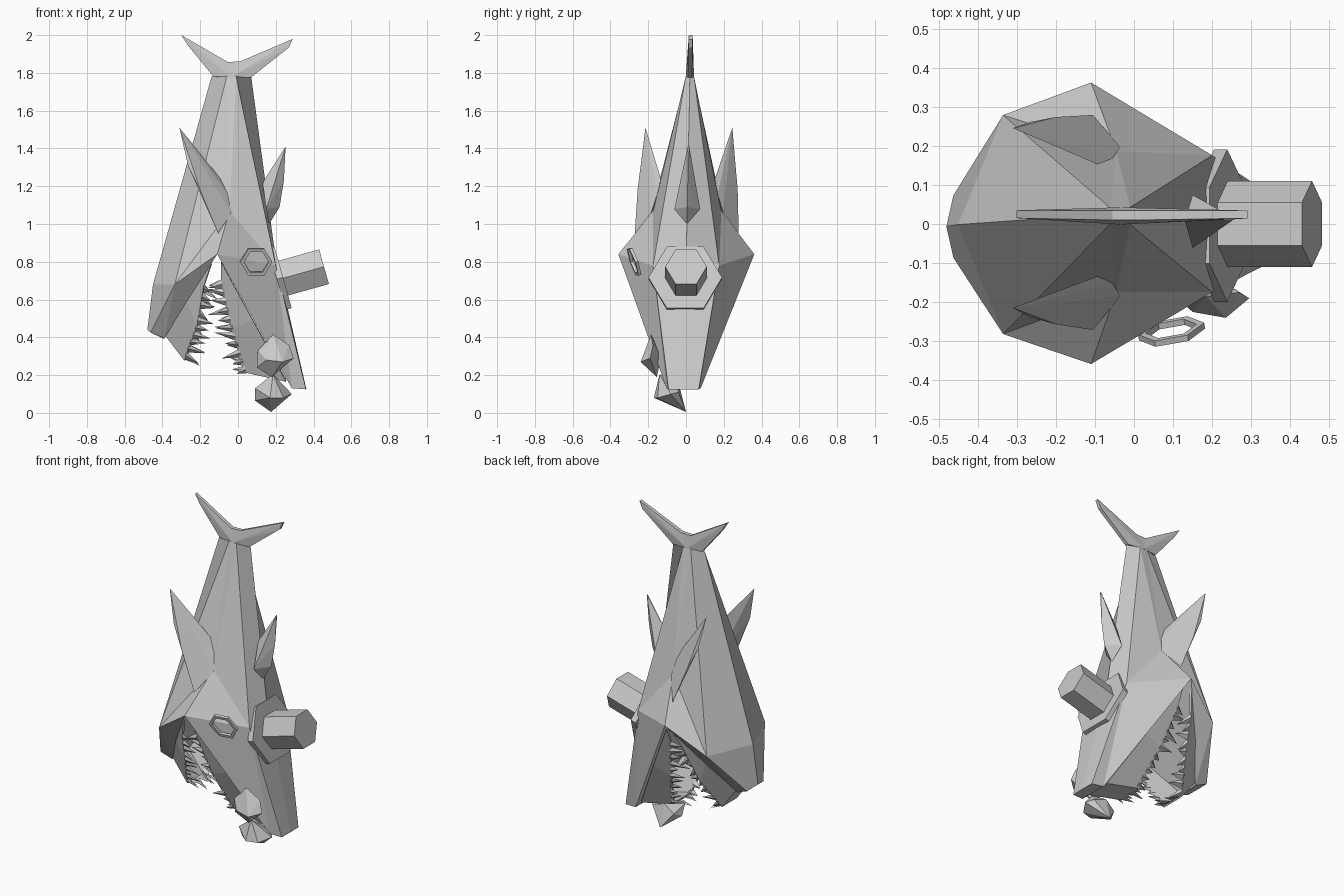
import bpy, bmesh, math, random
from mathutils import Vector

if "Cube" in bpy.data.objects:
    bpy.data.objects.remove(bpy.data.objects["Cube"])

random.seed(4)
grey = bpy.data.materials.new("plain_grey")
grey.diffuse_color = (0.6, 0.6, 0.6, 1)
grey.use_nodes = True
grey.node_tree.nodes["Principled BSDF"].inputs["Base Color"].default_value = grey.diffuse_color


def finish(name, bm, lean=True):
    """Turn a bmesh into a flat shaded object; lean gives the body's slight yaw."""
    if lean:
        for v in bm.verts:
            v.co.y += 0.02 * (v.co.z - 0.75)
    bmesh.ops.recalc_face_normals(bm, faces=bm.faces[:])
    me = bpy.data.meshes.new(name)
    bm.to_mesh(me)
    bm.free()
    me.materials.append(grey)
    ob = bpy.data.objects.new(name, me)
    bpy.context.collection.objects.link(ob)
    return ob


def hull(name, pts, lean=True):
    bm = bmesh.new()
    vs = [bm.verts.new(p) for p in pts]
    res = bmesh.ops.convex_hull(bm, input=vs)
    junk = {g for g in res["geom_interior"] + res["geom_unused"]
            if isinstance(g, bmesh.types.BMVert)}
    bmesh.ops.delete(bm, geom=list(junk), context='VERTS')
    return finish(name, bm, lean)


def flip(p):
    return (p[0], -p[1], p[2])


# Body: named points for one half, faces mirrored to the other half
side_points = {
    "tail_low": (-.06, .02, 1.78), "tail_high": (-.01, .022, 1.78),
    "flank": (-.045, .18, 1.07), "cheek": (-.335, .28, .68), "corner": (-.11, .36, .84),
    "brow": (.2, .175, .78), "chin": (-.462, .08, .425), "lip": (-.39, .07, .395),
    "nose": (.36, .08, .125), "muzzle": (.285, .09, .13),
}
mid_points = {
    "tail_belly": (-.14, 0, 1.78), "tail_back": (.07, 0, 1.78), "belly": (-.45, 0, .68),
    "back": (.195, 0, .85), "chin_mid": (-.48, 0, .44),
    "lip_mid": (-.395, 0, .393), "nose_mid": (.362, 0, .125), "muzzle_mid": (.285, 0, .13),
    "throat": (-.11, 0, .84),
}
half_faces = (
    "tail_belly tail_low cheek belly", "belly cheek chin chin_mid", "tail_low flank cheek",
    "tail_low tail_high flank", "cheek flank corner", "flank tail_high brow",
    "flank brow corner", "tail_high tail_back back brow", "tail_belly tail_back tail_high tail_low",
    "cheek lip chin", "cheek corner lip", "chin lip lip_mid chin_mid", "throat lip_mid lip corner",
    "back nose_mid nose brow", "brow muzzle corner", "brow nose muzzle",
    "nose nose_mid muzzle_mid muzzle", "throat corner muzzle muzzle_mid",
)
bm = bmesh.new()
mid = {k: bm.verts.new(p) for k, p in mid_points.items()}
for turn in (tuple, flip):
    v = {k: bm.verts.new(turn(p)) for k, p in side_points.items()}
    v.update(mid)
    for f in half_faces:
        bm.faces.new([v[k] for k in f.split()])
finish("body", bm)

# Tail fin: two lobes and a hub
both = lambda x, t, z: [(x, t, z), (x, -t, z)]
hub = both(-.035, .022, 1.78)
hull("tail_lobe_belly", both(-.3, .01, 2.0) + both(-.265, .011, 1.945)
     + both(-.13, .011, 1.78) + both(-.055, .012, 1.858) + hub)
hull("tail_lobe_back", both(.29, .01, 1.98) + both(.27, .011, 1.935)
     + both(.068, .011, 1.775) + both(.01, .012, 1.86) + hub)
hull("tail_hub", both(-.055, .012, 1.858) + both(.01, .012, 1.86) + hub
     + both(-.13, .008, 1.78) + both(.068, .008, 1.775))

# Pectoral fins
fin = [(-.31, .23, 1.51), (-.265, .25, 1.31), (-.2, .265, 1.18), (-.105, .275, .95),
       (-.035, .19, 1.06), (-.055, .16, 1.16), (-.085, .14, 1.23), (-.13, .17, 1.1)]
hull("pectoral_fin_left", fin)
hull("pectoral_fin_right", [flip(p) for p in fin])

# Dorsal fin
hull("dorsal_fin", [(.252, .004, 1.41), (.252, -.004, 1.41), (.243, 0, 1.23), (.22, 0, 1.09),
                    (.15, .068, 1.08), (.15, -.068, 1.08), (.165, 0, 1.0), (.13, 0, 1.22)])


def along(path, t):
    """Point at fraction t of a polyline."""
    t *= len(path) - 1
    i = min(int(t), len(path) - 2)
    return path[i].lerp(path[i + 1], t - i)


# Gums with a row of jagged teeth, one U shape per jaw
def jaw(name, lips, ridge, aim, count):
    full = lambda h: [Vector(p) for p in h + [flip(q) for q in reversed(h)]]
    lips, ridge = full(lips), full(ridge)
    bm = bmesh.new()
    a = [bm.verts.new(p) for p in lips]
    b = [bm.verts.new(p) for p in ridge]
    for i in range(len(a) - 1):
        bm.faces.new((a[i], a[i + 1], b[i + 1], b[i]))
    gum = finish(name + "_gum", bm)
    mod = gum.modifiers.new("thickness", 'SOLIDIFY')
    mod.thickness, mod.offset = .012, 0

    bm = bmesh.new()
    for k in range(count):
        t = (k + .5) / count
        base, root = along(ridge, t), along(lips, t)
        step = along(ridge, min(t + .02, 1)) - along(ridge, max(t - .02, 0))
        step = step.normalized() * .026
        point = Vector(aim) + Vector([random.uniform(-.025, .025) for _ in range(3)])
        point *= random.uniform(.7, 1.2)
        inward = Vector((0, -math.copysign(.015, base.y), 0))
        base = base.lerp(root, .06)
        q = [bm.verts.new(base + o) for o in (step, inward, -step, -inward)]
        tip = bm.verts.new(base + point + inward * .8)
        bm.faces.new(q)
        for i in range(4):
            bm.faces.new((q[i], q[(i + 1) % 4], tip))
    finish(name + "_teeth", bm)


jaw("upper", [(-.09, .31, .80), (.08, .2, .49), (.255, .08, .17)],
    [(-.09, .27, .70), (-.035, .19, .45), (.03, .08, .22)], (-.078, 0, -.005), 27)
jaw("lower", [(-.14, .32, .79), (-.27, .2, .59), (-.38, .07, .41)],
    [(-.18, .27, .67), (-.215, .18, .46), (-.28, .07, .28)], (.068, 0, -.035), 25)


# Hat: six sided brim and crown on a tilted axis
def prism(name, centre, axis, radius, length):
    bm = bmesh.new()
    side = Vector((0, 1, 0))
    up = axis.cross(side)
    ends = []
    for d in (0, length):
        ends.append([bm.verts.new(centre + axis * d + radius * (
            side * math.cos(k * math.pi / 3) + up * math.sin(k * math.pi / 3)))
            for k in range(6)])
    for k in range(6):
        j = (k + 1) % 6
        bm.faces.new((ends[0][k], ends[0][j], ends[1][j], ends[1][k]))
    for e in ends:
        bm.faces.new(e)
    finish(name, bm, lean=False)


axis = Vector((.963, 0, .27)).normalized()
prism("hat_brim", Vector((.205, -.004, .708)), axis, .195, .035)
prism("hat_crown", Vector((.235, 0, .712)), axis, .11, .229)

# Monocle: six sided ring
u = Vector((.17, .03, 0)).normalized()
w = Vector((0, -.055, .16)).normalized()
n = u.cross(w).normalized()
centre = Vector((.096, -.275, .8))
bm = bmesh.new()
loops = []
for rad, d in ((.086, -.008), (.086, .008), (.066, .008), (.066, -.008)):
    loops.append([bm.verts.new(centre + n * d + rad * (
        u * math.cos(k * math.pi / 3) + w * math.sin(k * math.pi / 3))) for k in range(6)])
for i in range(4):
    for k in range(6):
        j = (k + 1) % 6
        a, b = loops[i], loops[(i + 1) % 4]
        bm.faces.new((a[k], a[j], b[j], b[k]))
finish("monocle", bm, lean=False)

# Moustache: two faceted curls beside the snout
hull("moustache_upper", [(.185, -.185, .415), (.27, -.175, .36), (.295, -.19, .29), (.18, -.155, .19),
                         (.235, -.24, .27), (.1, -.17, .24), (.105, -.185, .33),
                         (.15, -.225, .28), (.2, -.13, .3)], lean=False)
hull("moustache_lower", [(.185, -.14, .205), (.285, -.08, .1), (.255, -.04, .11), (.175, 0, .005),
                         (.09, -.09, .065), (.09, -.12, .13), (.17, -.17, .08), (.11, -.04, .09),
                         (.24, -.15, .08), (.17, -.035, .14)], lean=False)
